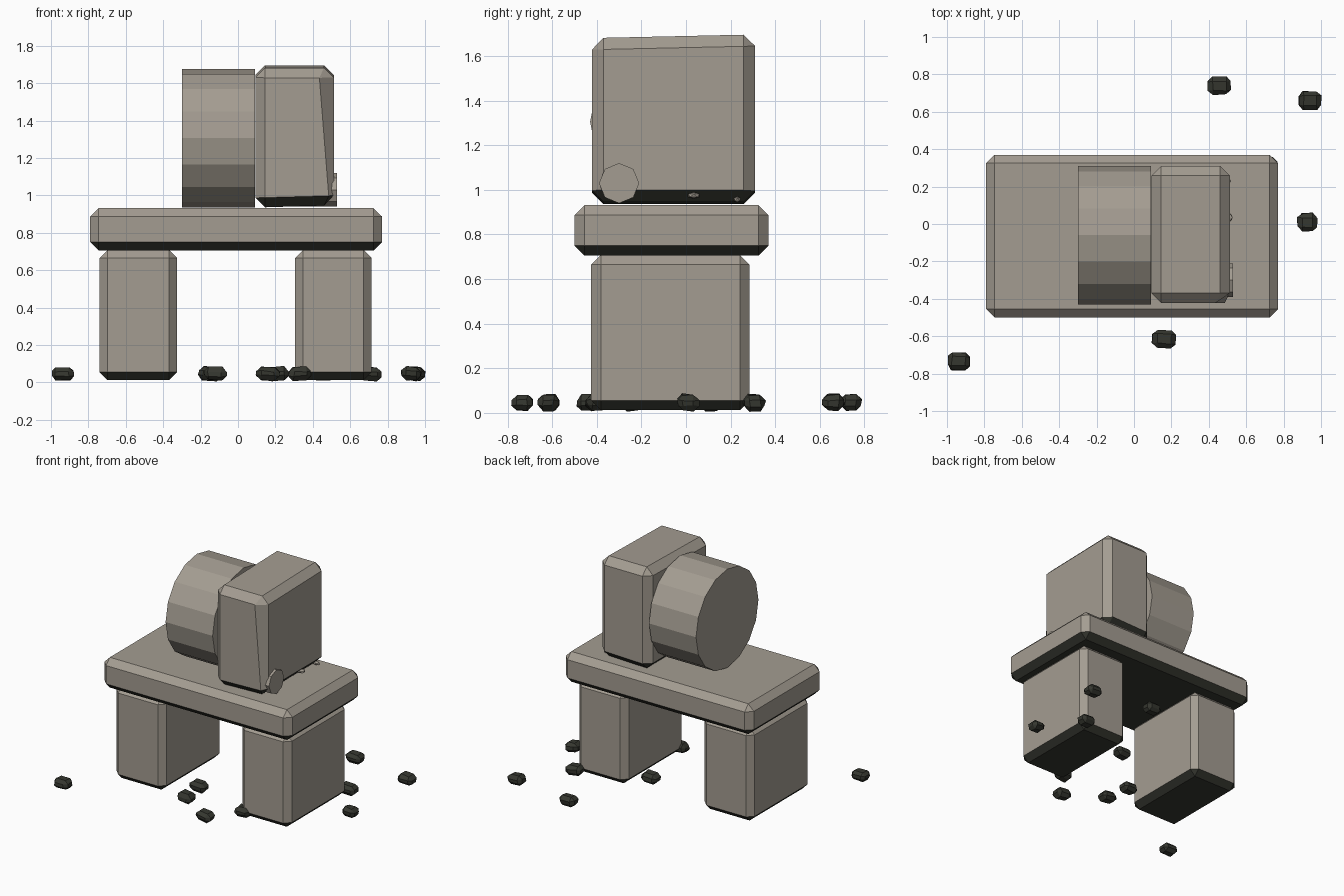
import bpy, bmesh, math, random
from mathutils import Matrix, Vector

if "Cube" in bpy.data.objects:
    bpy.data.objects.remove(bpy.data.objects["Cube"])

random.seed(4)


def material(name, rgb):
    m = bpy.data.materials.new(name)
    m.diffuse_color = (*rgb, 1)
    m.use_nodes = True
    m.node_tree.nodes["Principled BSDF"].inputs["Base Color"].default_value = m.diffuse_color
    return m


STONE = material("warm_grey_stone", (0.37, 0.335, 0.285))
DARK = material("dark_moss", (0.036, 0.038, 0.029))


def finish(name, bm, mats):
    bmesh.ops.recalc_face_normals(bm, faces=bm.faces)
    me = bpy.data.meshes.new(name)
    bm.to_mesh(me)
    bm.free()
    for m in mats:
        me.materials.append(m)
    ob = bpy.data.objects.new(name, me)
    bpy.context.collection.objects.link(ob)
    return ob


def chamfered(lo, hi, bevel):
    """Box between two corners with flat chamfered edges."""
    bm = bmesh.new()
    bmesh.ops.create_cube(bm, size=1)
    lo, hi = Vector(lo), Vector(hi)
    for v in bm.verts:
        v.co = Vector([(lo[i] + hi[i]) / 2 + v.co[i] * (hi[i] - lo[i]) for i in range(3)])
    bmesh.ops.bevel(bm, geom=bm.edges[:], offset=bevel, segments=1,
                    affect='EDGES', profile=0.5)
    return bm


def stone_block(name, lo, hi, bevel, deform=None):
    """Chamfered stone whose downward faces are dark."""
    bm = chamfered(lo, hi, bevel)
    if deform:
        for v in bm.verts:
            deform(v.co)
    bmesh.ops.recalc_face_normals(bm, faces=bm.faces)
    bm.normal_update()
    for f in bm.faces:
        f.material_index = 1 if f.normal.z < -0.5 else 0
    return finish(name, bm, [STONE, DARK])


def drum(name, center, radius, depth, sides, turn=0.0):
    """Flat-sided cylinder lying along x."""
    bm = bmesh.new()
    mat = (Matrix.Translation(center) @ Matrix.Rotation(turn, 4, 'X')
           @ Matrix.Rotation(math.pi / 2, 4, 'Y'))
    bmesh.ops.create_cone(bm, cap_ends=True, segments=sides, radius1=radius,
                          radius2=radius, depth=depth, matrix=mat)
    return finish(name, bm, [STONE])


# Table slab and two supports
stone_block("slab", (-0.79, -0.5, 0.705), (0.77, 0.37, 0.932), 0.045)
stone_block("left_support", (-0.74, -0.425, 0.012), (-0.325, 0.285, 0.708), 0.043)
stone_block("right_support", (0.305, -0.425, 0.012), (0.715, 0.285, 0.708), 0.043)


# Slightly uneven upright block
def uneven(co):
    if co.z > 1.3:
        co.z += 0.022 * co.y
    else:
        co.z += 0.03 * (co.x - 0.1)
    if co.x > 0.4 and co.y < -0.4:
        co.x += -0.025 if co.z > 1.3 else 0.025


stone_block("upright_block", (0.093, -0.422, 0.935), (0.512, 0.31, 1.69), 0.052, uneven)

# Big drum beside it and the small octagonal peg
drum("drum", (-0.105, -0.06, 1.306), 0.37, 0.39, 16)
drum("peg", (0.43, -0.3, 1.03), 0.09, 0.2, 8)

# Small chips at the foot of the block
for i, (x, y, z, s) in enumerate([(0.5, 0.035, 0.975, 0.03), (0.49, 0.23, 0.957, 0.018)]):
    bm = bmesh.new()
    bmesh.ops.create_icosphere(bm, subdivisions=1, radius=1)
    for v in bm.verts:
        v.co = Vector((x + v.co.x * 0.03, y + v.co.y * s, z + v.co.z * 0.014))
    finish(f"chip_{i + 1}", bm, [STONE])

# Scattered pebbles
pebbles = [(-0.937, -0.733), (0.16, -0.615), (0.925, 0.01), (0.94, 0.66),
           (0.455, 0.738), (-0.15, -0.245), (-0.12, -0.44), (0.33, -0.4),
           (0.705, 0.305), (0.21, 0.115)]
for i, (x, y) in enumerate(pebbles):
    wx = 0.105 if i == 2 else 0.12
    bm = chamfered((-wx / 2, -0.048, -0.036), (wx / 2, 0.048, 0.036), 0.024)
    for v in bm.verts:
        v.co += Vector([random.uniform(-0.004, 0.004) for _ in range(3)])
    rot = (Matrix.Rotation(random.uniform(-0.1, 0.1), 4, 'Z')
           @ Matrix.Rotation(random.uniform(-0.08, 0.08), 4, 'Y'))
    bm.transform(Matrix.Translation((x, y, 0.047)) @ rot)
    finish(f"pebble_{i + 1}", bm, [DARK])
